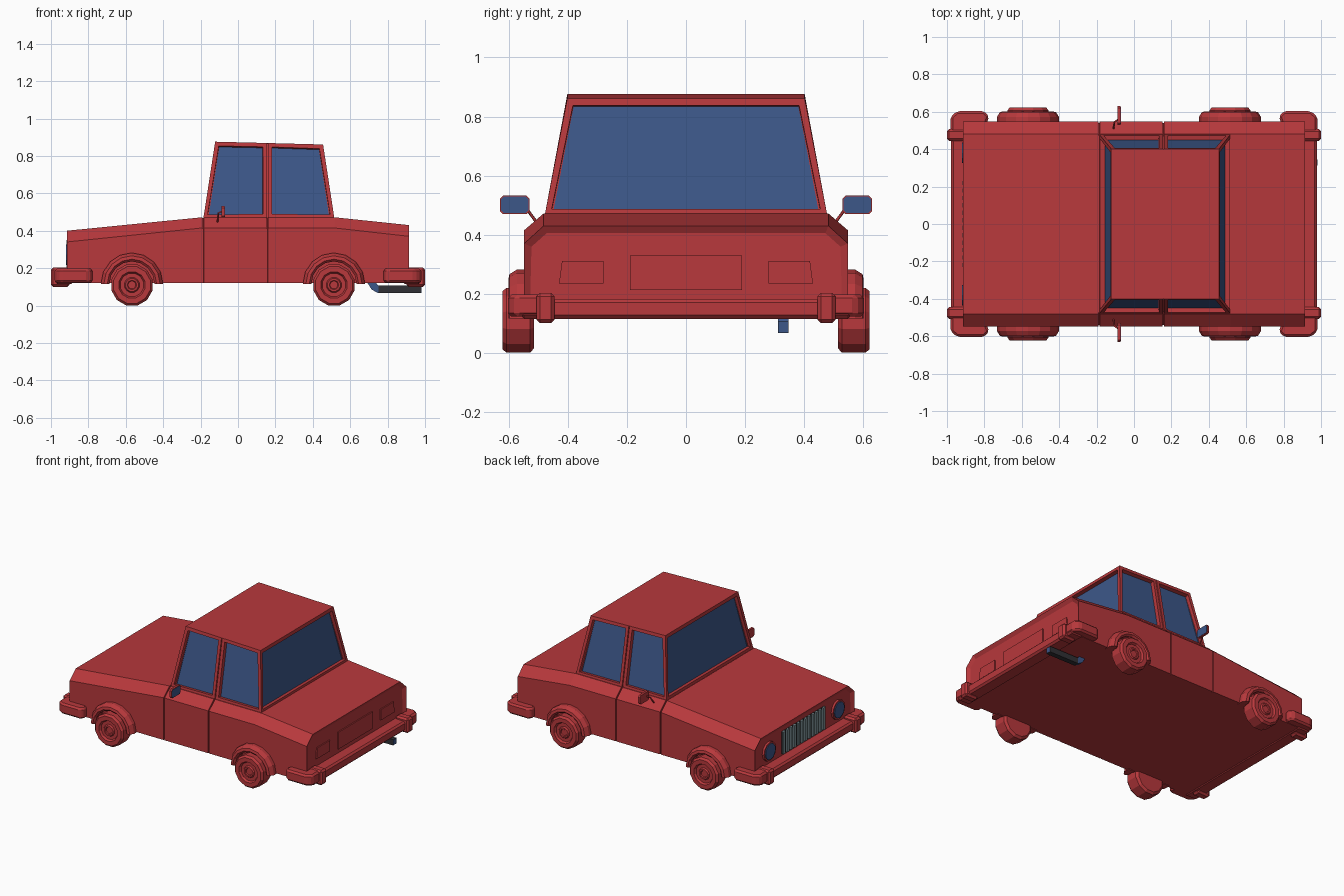
import bpy, bmesh
from math import pi, sin, cos
from mathutils import Vector

if "Cube" in bpy.data.objects:
    bpy.data.objects.remove(bpy.data.objects["Cube"])


def material(name, rgb):
    m = bpy.data.materials.new(name)
    m.diffuse_color = (*rgb, 1)
    m.use_nodes = True
    m.node_tree.nodes["Principled BSDF"].inputs["Base Color"].default_value = m.diffuse_color
    return m


RED = material("red_paint", (0.48, 0.04, 0.045))
GLASS = material("blue_glass", (0.045, 0.095, 0.25))
BLACK = material("dark_metal", (0.03, 0.03, 0.035))
STEEL = material("steel", (0.2, 0.28, 0.3))


def finish(name, bm, *mats):
    bmesh.ops.recalc_face_normals(bm, faces=bm.faces)
    me = bpy.data.meshes.new(name)
    bm.to_mesh(me)
    bm.free()
    for m in mats:
        me.materials.append(m)
    ob = bpy.data.objects.new(name, me)
    bpy.context.collection.objects.link(ob)
    return ob


def loft(bm, rings, closed=True):
    """Skin equal-length point rings, with end caps; returns the ring vertices."""
    vs = [[bm.verts.new(p) for p in r] for r in rings]
    n = len(vs[0])
    for a, b in zip(vs, vs[1:]):
        for i in range(n):
            j = (i + 1) % n
            bm.faces.new((a[i], a[j], b[j], b[i]))
    if closed:
        bm.faces.new(vs[0])
        bm.faces.new(vs[-1])
    return vs


def bevel(bm, width):
    bmesh.ops.recalc_face_normals(bm, faces=bm.faces)
    bmesh.ops.bevel(bm, geom=bm.edges[:], offset=width, segments=1,
                    affect='EDGES', clamp_overlap=True)


def prism(name, pts, z0, z1, mat, bev=0.0):
    """Extrude an xy outline from z0 to z1."""
    bm = bmesh.new()
    loft(bm, [[(x, y, z) for x, y in pts] for z in (z0, z1)])
    if bev:
        bevel(bm, bev)
    return finish(name, bm, mat)


def box(name, x, y, z, mat, bev=0.0):
    pts = [(x[0], y[0]), (x[1], y[0]), (x[1], y[1]), (x[0], y[1])]
    return prism(name, pts, z[0], z[1], mat, bev)


def plate(name, pts, x0, x1, mat):
    """Extrude a yz outline along x."""
    bm = bmesh.new()
    loft(bm, [[(x, y, z) for y, z in pts] for x in (x0, x1)])
    return finish(name, bm, mat)


# Body: lofted cross-sections, with narrow door grooves
def section(x, zs, zt, d=0.0):
    w, t = 0.548 - d, 0.482 - d
    return [(x, -w, 0.12), (x, w, 0.12), (x, w, zs - d * .5), (x, t, zt - d * .5),
            (x, -t, zt - d * .5), (x, -w, zs - d * .5)]


bm = bmesh.new()
rings = [section(-0.915, 0.34, 0.40)]
for gx in (-0.187, 0.156):
    rings += [section(gx - .004, .415, .472), section(gx - .003, .415, .472, .008),
              section(gx + .003, .415, .472, .008), section(gx + .004, .415, .472)]
rings += [section(0.515, 0.415, 0.472), section(0.915, 0.37, 0.43)]
loft(bm, rings)
bmesh.ops.recalc_face_normals(bm, faces=bm.faces)
ends = [f for f in bm.faces if abs(f.calc_center_median().x) > 0.91]
bmesh.ops.inset_individual(bm, faces=ends, thickness=0.027, depth=-0.015)
finish("body", bm, RED)

# Cabin: tapered block with recessed windows on all four sides
bm = bmesh.new()
low = [-0.185, 0.154, 0.160, 0.515]
high = [-0.122, 0.154, 0.160, 0.455]
roof = [0.876, 0.869, 0.8688, 0.861]
base_l, top_l, base_r, top_r = (
    [bm.verts.new((x, s * y, z)) for x, z in zip(xs, zs)]
    for s in (1, -1) for xs, zs, y in ((low, [0.468] * 4, 0.478), (high, roof, 0.402)))
for i in range(3):
    for b, t in ((base_l, top_l), (base_r, top_r)):
        bm.faces.new((b[i], b[i + 1], t[i + 1], t[i]))
for i in (0, 3):
    bm.faces.new((base_l[i], base_r[i], top_r[i], top_l[i]))
bm.faces.new(top_l + top_r[::-1])
bm.faces.new(base_l + base_r[::-1])
bmesh.ops.recalc_face_normals(bm, faces=bm.faces)
sides = [f for f in bm.faces if abs(f.normal.z) < 0.7]
gaps = [f for f in sides if f.calc_area() < 0.01]
windows = [f for f in sides if f not in gaps]
bmesh.ops.inset_individual(bm, faces=windows, thickness=0.030, depth=0)
bmesh.ops.inset_individual(bm, faces=windows, thickness=0.001, depth=-0.026)
bmesh.ops.inset_individual(bm, faces=gaps, thickness=0.0005, depth=-0.008)
for f in windows:
    f.material_index = 1
finish("cabin", bm, RED, GLASS)


# Wheels and arches: profiles (radius, y) revolved round the axle
def lathe(name, profile, n, cx, cz, s, mat, start=0.0, arc=2 * pi):
    bm = bmesh.new()
    full = arc > 6
    k = 1 / cos(pi / n) if full else 1
    rings = []
    for i in range(n + 1):
        a = start + arc * i / n
        rings.append([(cx + r * k * cos(a), s * y, cz + r * k * sin(a)) for r, y in profile])
    loft(bm, rings, not full)
    bmesh.ops.remove_doubles(bm, verts=bm.verts, dist=1e-5)
    return finish(name, bm, mat)


TYRE = [(0, .515), (.095, .515), (.11, .528), (.11, .608), (.098, .622), (.07, .622),
        (.062, .608), (.04, .608), (.034, .618), (.024, .618), (.02, .612), (0, .612)]
ARCH = [(.166, .53), (.166, .572), (.150, .598), (.132, .602), (.12, .59), (.12, .53)]
for s, side in ((1, "left"), (-1, "right")):
    for cx, end in ((-0.567, "front"), (0.513, "rear")):
        lathe(f"wheel_{end}_{side}", TYRE, 12, cx, 0.11, s, RED, pi / 12)
        lathe(f"wheel_arch_{end}_{side}", ARCH, 8, cx, 0.116, s, RED, 0, pi)

# Bumpers: wrap-around bar, thicker corner pieces and guards
for s, end in ((-1, "front"), (1, "rear")):
    box(f"bumper_bar_{end}", (s * 0.88, s * 0.978), (-0.56, 0.56), (0.115, 0.182), RED, 0.012)
    for t, side in ((1, "left"), (-1, "right")):
        corner = [(0.79, 0.53), (0.775, 0.575), (0.80, 0.603), (0.945, 0.603),
                  (0.98, 0.575), (0.98, 0.49), (0.90, 0.49), (0.90, 0.53)]
        prism(f"bumper_corner_{end}_{side}", [(s * x, t * y) for x, y in corner],
              0.122, 0.197, RED, 0.012)
        box(f"bumper_guard_{end}_{side}", (s * 0.90, s * 1.0), (t * 0.445, t * 0.507),
            (0.10, 0.203), RED, 0.012)

# Rear panel details
plate("number_plate", [(-.19, .212), (.19, .212), (.19, .33), (-.19, .33)], 0.89, 0.908, RED)
for s, side in ((1, "left"), (-1, "right")):
    plate(f"tail_light_{side}", [(s * .28, .235), (s * .43, .235), (s * .42, .31), (s * .28, .31)],
          0.89, 0.908, RED)

# Front grille and headlights
plate("grille_back", [(-.235, .195), (.235, .195), (.235, .35), (-.235, .35)],
      -0.905, -0.89, BLACK)
for i in range(12):
    y = -0.22 + i * 0.04
    box(f"grille_bar_{i}", (-0.916, -0.90), (y - .011, y + .011), (0.195, 0.35), STEEL)
for s, side in ((1, "left"), (-1, "right")):
    for part, r, x, mat in (("rim", .066, -0.915, RED), ("lens", .055, -0.92, GLASS)):
        pts = [(s * .38 + r * cos(a * pi / 6), .272 + r * sin(a * pi / 6)) for a in range(12)]
        plate(f"headlight_{part}_{side}", pts, x, -0.89, mat)

# Door mirrors on thin arms
for s, side in ((1, "left"), (-1, "right")):
    y0, y1 = 0.53, 0.63
    rim = [(y0 + .01, .47), (y1 - .01, .47), (y1, .48), (y1, .522), (y1 - .01, .532),
           (y0 + .01, .532), (y0, .522), (y0, .48)]
    plate(f"mirror_shell_{side}", [(s * y, z) for y, z in rim], -0.087, -0.072, RED)
    inner = [(.58 + (y - .58) * .93, .501 + (z - .501) * .9) for y, z in rim]
    plate(f"mirror_glass_{side}", [(s * y, z) for y, z in inner], -0.08, -0.07, GLASS)
    path = [(-.11, .505, .44), (-.105, .545, .495), (-.083, .56, .505)]
    cu = bpy.data.curves.new(f"mirror_arm_{side}", 'CURVE')
    cu.dimensions = '3D'
    cu.bevel_depth, cu.bevel_resolution = 0.005, 0
    cu.use_fill_caps = True
    sp = cu.splines.new('POLY')
    sp.points.add(len(path) - 1)
    for p, (x, y, z) in zip(sp.points, path):
        p.co = (x, s * y, z, 1)
    cu.materials.append(RED)
    bpy.context.collection.objects.link(bpy.data.objects.new(f"mirror_arm_{side}", cu))

# Exhaust: dark pipe with a blue bend rising into the floor
box("exhaust_pipe", (0.75, 0.978), (0.312, 0.348), (0.066, 0.106), BLACK)
box("exhaust_tip", (0.975, 0.980), (0.314, 0.346), (0.068, 0.104), GLASS)
bm = bmesh.new()
loft(bm, [[(x, y, z) for x, z in ((.69, .125), (.715, .085), (.75, .066), (.75, .106), (.735, .125))]
          for y in (0.312, 0.348)])
finish("exhaust_bend", bm, GLASS)
